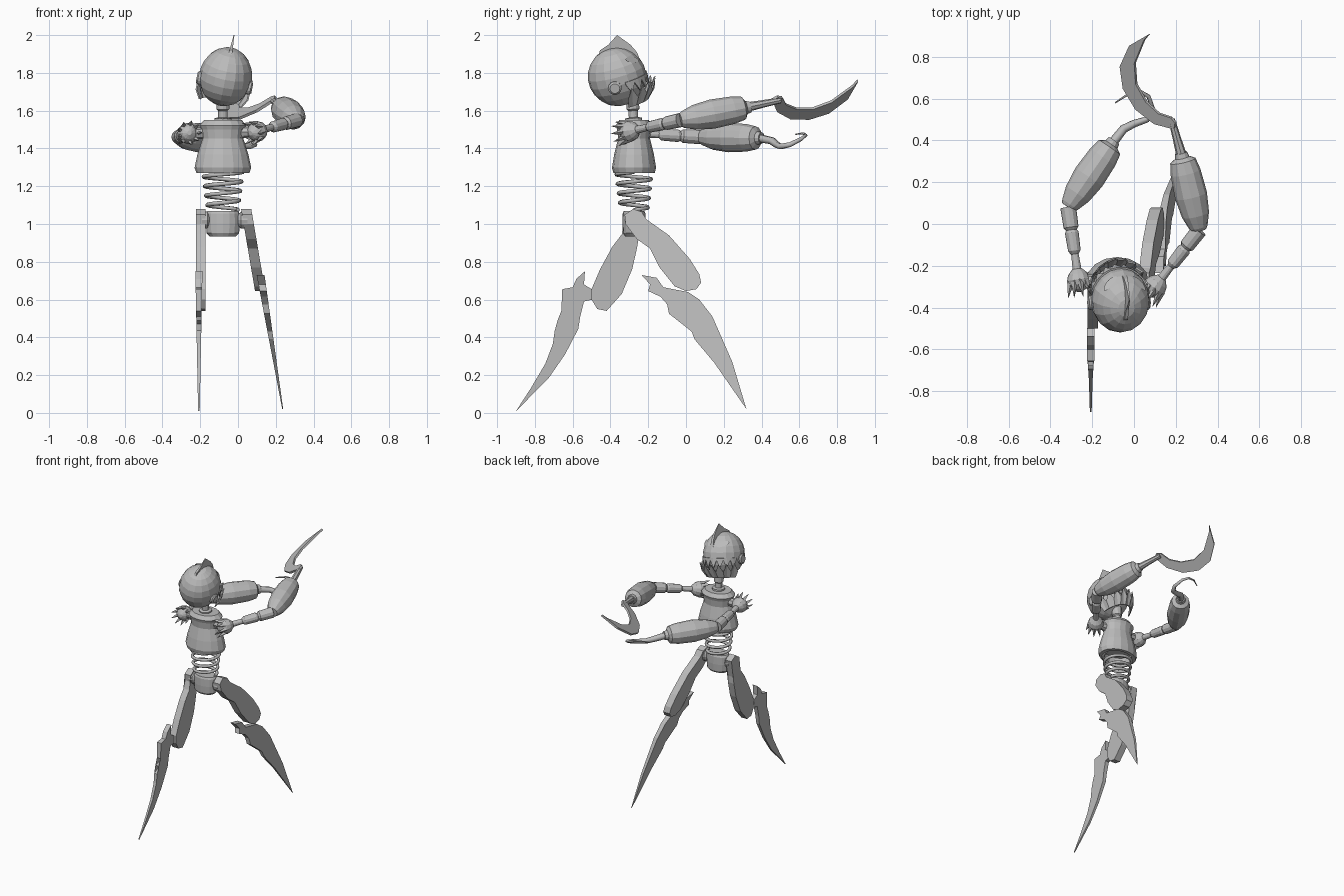
import bpy
import bmesh
from math import sin, cos, pi, radians
from mathutils import Vector, Matrix

cube = bpy.data.objects.get("Cube")
if cube:
    bpy.data.objects.remove(cube)

grey = bpy.data.materials.new("plain_grey")
grey.use_nodes = True
grey.diffuse_color = (0.5, 0.5, 0.5, 1)
grey.node_tree.nodes["Principled BSDF"].inputs["Base Color"].default_value = grey.diffuse_color


def finish(name, bm, matrix=None):
    """Turn a bmesh into a named object."""
    bmesh.ops.recalc_face_normals(bm, faces=bm.faces)
    mesh = bpy.data.meshes.new(name)
    bm.to_mesh(mesh)
    bm.free()
    mesh.materials.append(grey)
    obj = bpy.data.objects.new(name, mesh)
    bpy.context.collection.objects.link(obj)
    if matrix:
        obj.matrix_world = matrix
    return obj


def lathe(name, start, end, profile, sides=12, flatten=1.0):
    """Revolve (fraction, radius) pairs about the line from start to end."""
    start, end = Vector(start), Vector(end)
    axis = end - start
    turn = axis.to_track_quat('Z', 'Y').to_matrix()
    bm = bmesh.new()
    rings = []
    for t, r in profile:
        ring = []
        for i in range(sides):
            a = 2 * pi * i / sides
            offset = turn @ Vector((r * cos(a), r * sin(a), 0))
            offset.y *= flatten
            ring.append(bm.verts.new(start + axis * t + offset))
        rings.append(ring)
    for low, high in zip(rings, rings[1:]):
        for i in range(sides):
            j = (i + 1) % sides
            bm.faces.new((low[i], low[j], high[j], high[i]))
    bm.faces.new(rings[0])
    bm.faces.new(rings[-1])
    return finish(name, bm)


def slab(name, outline, place, thickness):
    """Plate through an outline; place(a, b) gives the centre, thickness(b) the half offset."""
    bm = bmesh.new()
    front = [bm.verts.new(place(a, b) + thickness(b)) for a, b in outline]
    back = [bm.verts.new(place(a, b) - thickness(b)) for a, b in outline]
    bm.faces.new(front)
    bm.faces.new(back[::-1])
    for i in range(len(outline)):
        j = (i + 1) % len(outline)
        bm.faces.new((front[i], back[i], back[j], front[j]))
    bmesh.ops.triangulate(bm, faces=[f for f in bm.faces if len(f.verts) > 4])
    return finish(name, bm)


def side_slab(name, outline, x_of_z, half_of_z):
    return slab(name, outline, lambda y, z: Vector((x_of_z(z), y, z)),
                lambda z: Vector((half_of_z(z), 0, 0)))


def wire(name, points, radii, depth):
    """Round wire along points, converted to a mesh."""
    curve = bpy.data.curves.new(name + "_path", 'CURVE')
    curve.dimensions = '3D'
    curve.bevel_depth = depth
    curve.bevel_resolution = 1
    curve.use_fill_caps = True
    spline = curve.splines.new('POLY')
    spline.points.add(len(points) - 1)
    for p, co, r in zip(spline.points, points, radii):
        p.co = (*co, 1)
        p.radius = r
    helper = bpy.data.objects.new(name + "_path", curve)
    bpy.context.collection.objects.link(helper)
    bm = bmesh.new()
    bm.from_mesh(helper.evaluated_get(bpy.context.evaluated_depsgraph_get()).to_mesh())
    bpy.data.objects.remove(helper)
    return finish(name, bm)


# Torso, neck, spring waist and pelvis
BX, BY = -0.08, -0.275
lathe("torso", (BX, BY, 1.27), (BX, BY, 1.55),
      [(0.15, 0.1), (0, 0.11), (0, 0.14), (0.1, 0.15), (0.35, 0.135), (0.65, 0.108),
       (0.82, 0.115), (0.9, 0.125), (1, 0.1)], 16, 0.78)
lathe("neck", (BX, BY, 1.52), (BX, BY - 0.01, 1.68),
      [(0, 0.045), (0.25, 0.045), (0.28, 0.025), (0.5, 0.025), (0.55, 0.034), (1, 0.034)])
steps = 96
coil = []
for i in range(steps + 1):
    t = i / steps
    r, a = 0.08 + 0.025 * t, 8 * pi * t
    coil.append((BX + r * cos(a), BY + 0.9 * r * sin(a), 1.075 + 0.2 * t))
wire("waist_spring", coil, [1] * len(coil), 0.011)
lathe("pelvis", (BX, BY, 0.935), (BX, BY, 1.07),
      [(0, 0.07), (0.12, 0.086), (0.5, 0.09), (0.9, 0.088), (1, 0.08)], 16, 0.68)
for name, x0, x1 in (("left_hip", 0.0, 0.05), ("right_hip", -0.15, -0.19)):
    lathe(name, (x0, -0.28, 1.02), (x1, -0.28, 1.02), [(0, 0.03), (0.3, 0.045), (1, 0.045)])

# Legs: rounded slab thighs and jagged blade shins
HIP = [(-0.32, 1.0), (-0.325, 1.05), (-0.28, 1.08)]
left_thigh = HIP + [
    (-0.235, 1.065), (-0.21, 1.025), (-0.09, 0.94), (0.02, 0.815), (0.07, 0.735), (0.08, 0.69),
    (0.055, 0.655), (0, 0.645), (-0.06, 0.67), (-0.14, 0.77), (-0.19, 0.87), (-0.26, 0.92)]
right_thigh = HIP + [
    (-0.23, 1.05), (-0.26, 0.92), (-0.26, 0.87), (-0.285, 0.76), (-0.34, 0.63), (-0.42, 0.54),
    (-0.47, 0.55), (-0.5, 0.6), (-0.5, 0.655), (-0.455, 0.76), (-0.39, 0.88), (-0.34, 0.945)]
left_shin = [
    (-0.235, 0.73), (-0.155, 0.715), (-0.12, 0.665), (0.01, 0.64), (0.07, 0.6), (0.14, 0.51),
    (0.245, 0.27), (0.32, 0.02), (0.15, 0.265), (0.045, 0.39), (0.03, 0.43), (-0.02, 0.47),
    (-0.09, 0.525), (-0.1, 0.575), (-0.135, 0.615), (-0.2, 0.645), (-0.19, 0.68)]
right_shin = [
    (-0.535, 0.75), (-0.54, 0.68), (-0.5, 0.655), (-0.495, 0.6), (-0.54, 0.59), (-0.56, 0.51),
    (-0.57, 0.445), (-0.64, 0.31), (-0.73, 0.18), (-0.9, 0.01), (-0.825, 0.125), (-0.745, 0.26),
    (-0.705, 0.365), (-0.695, 0.435), (-0.625, 0.47), (-0.68, 0.49), (-0.59, 0.51),
    (-0.66, 0.54), (-0.655, 0.655), (-0.6, 0.665), (-0.58, 0.71)]
side_slab("left_thigh", left_thigh, lambda z: 0.05 + (1.04 - z) * 0.17, lambda z: 0.027)
side_slab("right_thigh", right_thigh, lambda z: -0.197, lambda z: 0.025)
side_slab("left_shin", left_shin, lambda z: 0.24 - z * 0.165, lambda z: 0.002 + 0.026 * z)
side_slab("right_shin", right_shin, lambda z: -0.207, lambda z: 0.004 + 0.02 * z)

# Arms: spiked shoulder, stepped upper arm, barrel forearm
BARREL = [(0, 0.035), (0.04, 0.045), (0.2, 0.066), (0.45, 0.078), (0.75, 0.073), (0.9, 0.062),
          (0.94, 0.035), (1, 0.03)]
UPPER = [(0, 0.022), (0.3, 0.018), (0.35, 0.03), (0.62, 0.033), (0.66, 0.026), (0.7, 0.036),
         (1, 0.038)]
BALL = [(0, 0.012), (0.12, 0.034), (0.3, 0.05), (0.5, 0.056), (0.75, 0.047), (0.95, 0.025), (1, 0.01)]
for side, shoulder, elbow, wrist in (
        ("left", (0.1, -0.3, 1.49), (0.312, -0.03, 1.55), (0.225, 0.34, 1.62)),
        ("right", (-0.265, -0.27, 1.48), (-0.315, 0.08, 1.46), (-0.095, 0.4, 1.455))):
    s, e = Vector(shoulder), Vector(elbow)
    along = (e - s).normalized()
    lathe(side + "_shoulder", s - along * 0.055, s + along * 0.06, BALL)
    lathe(side + "_shoulder_joint", (BX, BY, 1.48), s, [(0, 0.035), (1, 0.028)], 8)
    lathe(side + "_upper_arm", s + along * 0.03, e, UPPER)
    lathe(side + "_forearm", elbow, wrist, BARREL)
    across = along.cross(Vector((0, 0, 1))).normalized()
    for i in range(9):
        a = 2 * pi * i / 9
        out = across * cos(a) + along.cross(across) * sin(a)
        lathe(f"{side}_shoulder_spike_{i}", s + out * 0.04, s + out * 0.065 - along * 0.075,
              [(0, 0.018), (1, 0.001)], 4)

# Left sickle hand on a short rod
lathe("sickle_rod", (0.23, 0.32, 1.618), (0.18, 0.5, 1.655), [(0, 0.026), (0.5, 0.02), (1, 0.016)], 8)
sickle = [
    (0.2, 0.485), (0.195, 0.455), (0.1, 0.48), (0.01, 0.55), (-0.05, 0.65), (-0.065, 0.755),
    (-0.02, 0.855), (0.075, 0.91), (0.05, 0.88), (0.005, 0.77), (0.012, 0.67), (0.06, 0.585),
    (0.12, 0.53), (0.18, 0.51)]
slab("sickle_blade", sickle, lambda x, y: Vector((x, y, 1.565 + 0.75 * x + 0.42 * (y - 0.58))),
     lambda y: Vector((-0.6, -0.33, 0.8)) * 0.007)

# Right curled hook hand
hook = [(-0.105, 0.385, 1.455), (-0.05, 0.455, 1.44), (0, 0.48, 1.42), (0.06, 0.5, 1.41),
        (0.09, 0.55, 1.42), (0.07, 0.61, 1.45), (0.03, 0.635, 1.47), (-0.03, 0.62, 1.48),
        (-0.09, 0.58, 1.475)]
wire("hook_hand", hook, [1.3 - 0.14 * i for i in range(len(hook))], 0.018)

# Head, tilted sideways and looking up
tilt = (Matrix.Translation((-0.065, -0.365, 1.78)) @ Matrix.Rotation(radians(11.5), 4, 'Y')
        @ Matrix.Rotation(radians(15), 4, 'X'))
SIZE = Vector((0.14, 0.155, 0.157))
bm = bmesh.new()
bmesh.ops.create_uvsphere(bm, u_segments=16, v_segments=11, radius=1)
bmesh.ops.scale(bm, vec=SIZE, verts=bm.verts)
finish("head", bm, tilt)
fin = [(-0.47, 1.87), (-0.455, 1.92), (-0.41, 1.95), (-0.365, 2.0), (-0.295, 1.95), (-0.26, 1.91),
       (-0.235, 1.85), (-0.3, 1.84), (-0.4, 1.86)]
side_slab("head_fin", fin, lambda z: -0.065 + (z - 1.78) * 0.2, lambda z: 0.002 + (2 - z) * 0.08)


def teeth(name, base, root, tip, count, span):
    """Zigzag band round the face; each level is (x radius, y radius, height)."""
    bm = bmesh.new()
    rows = []
    for i in range(2 * count + 1):
        a = radians(90 - span + 2 * span * i / (2 * count))
        row = []
        for rx, ry, z in (base, root if i % 2 == 0 else tip):
            for grow in (0, 0.008):
                row.append(bm.verts.new(((rx + grow) * cos(a), (ry + grow) * sin(a), z)))
        rows.append(row)
    for p, q in zip(rows, rows[1:]):
        for a, b in ((0, 1), (1, 3), (3, 2), (2, 0)):
            bm.faces.new((p[a], p[b], q[b], q[a]))
    for row in (rows[0], rows[-1]):
        bm.faces.new([row[k] for k in (0, 1, 3, 2)])
    return finish(name, bm, tilt)


teeth("upper_teeth", (0.137, 0.152, -0.015), (0.136, 0.151, -0.03), (0.133, 0.15, -0.085), 8, 75)
teeth("jaw_teeth", (0.11, 0.125, -0.155), (0.137, 0.168, -0.11), (0.145, 0.19, -0.055), 8, 80)

# Round ears and almond eye plates
for side, s in (("left", 1), ("right", -1)):
    ear = [tilt @ Vector((s * x, -0.02, -0.03)) for x in (0.11, 0.15)]
    lathe(side + "_ear", *ear, [(0, 0.036), (0.8, 0.036), (1, 0.026)], 14)
    out = Vector((s * 0.075, 0.112, 0.085)).normalized()
    wide = Vector((0, 0, 1)).cross(out).normalized()
    tall = out.cross(wide)
    spots = []
    for i in range(12):
        a = 2 * pi * i / 12
        d = out + wide * 0.3 * cos(a) + tall * (0.13 * sin(a) - 0.1 * s * cos(a))
        spots.append((d.normalized() * SIZE.y)[:])
    bm = bmesh.new()
    bm.faces.new([bm.verts.new(p) for p in spots])
    bmesh.ops.solidify(bm, geom=bm.faces[:], thickness=0.008)
    finish(side + "_eye", bm, tilt)
